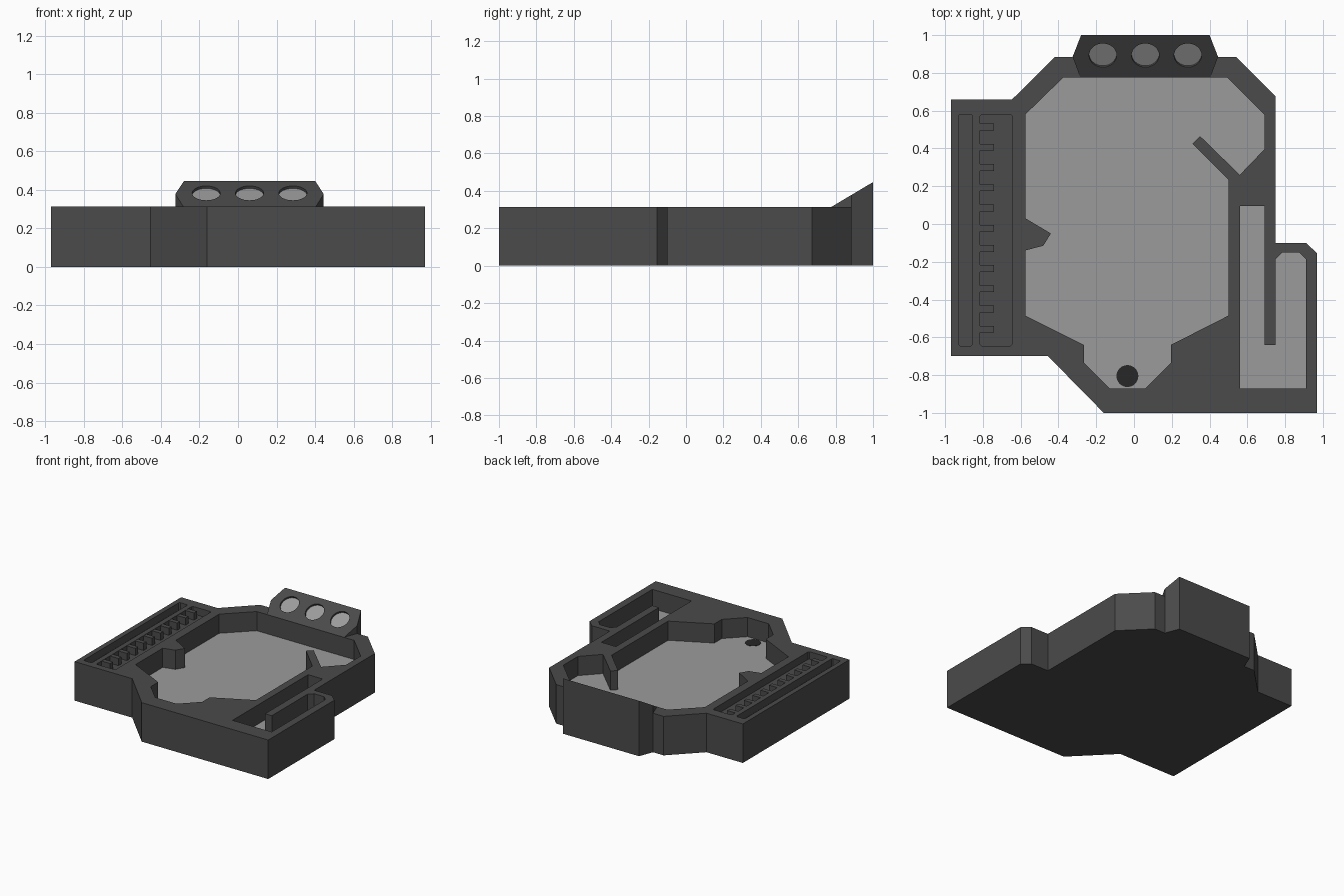
import bpy, bmesh, math
from mathutils import Matrix

if "Cube" in bpy.data.objects:
    bpy.data.objects.remove(bpy.data.objects["Cube"])

H, FLOOR = 0.315, 0.16


def material(name, v):
    m = bpy.data.materials.new(name)
    m.diffuse_color = (v, v, v, 1)
    m.use_nodes = True
    m.node_tree.nodes["Principled BSDF"].inputs["Base Color"].default_value = m.diffuse_color
    return m


DARK, LIGHT, BLACK = material("dark", 0.07), material("light", 0.33), material("black", 0.02)


def finish(name, bm, mat):
    bmesh.ops.recalc_face_normals(bm, faces=bm.faces)
    me = bpy.data.meshes.new(name)
    bm.to_mesh(me)
    bm.free()
    ob = bpy.data.objects.new(name, me)
    me.materials.append(mat)
    bpy.context.collection.objects.link(ob)
    return ob


def prism(name, pts, z0, z1, mat=DARK):
    """Extrude an outline; z1 may be a function of y for a sloped top."""
    top = z1 if callable(z1) else (lambda y: z1)
    bm = bmesh.new()
    lo = [bm.verts.new((x, y, z0)) for x, y in pts]
    hi = [bm.verts.new((x, y, top(y))) for x, y in pts]
    bm.faces.new(lo)
    bm.faces.new(hi)
    for i in range(len(pts)):
        j = (i + 1) % len(pts)
        bm.faces.new((lo[i], lo[j], hi[j], hi[i]))
    return finish(name, bm, mat)


def disc(name, loc, r, h, tilt=0, mat=DARK):
    bm = bmesh.new()
    bmesh.ops.create_cone(bm, cap_ends=True, segments=32, radius1=r, radius2=r, depth=h,
                          matrix=Matrix.Translation(loc) @ Matrix.Rotation(tilt, 4, 'X'))
    return finish(name, bm, mat)


def cut(ob, cutter):
    m = ob.modifiers.new("cut", 'BOOLEAN')
    m.operation, m.solver, m.object = 'DIFFERENCE', 'EXACT', cutter
    cutter.hide_render = True
    cutter.hide_set(True)


def slot(x0, x1, y0, y1, c=0.008):
    return [(x0 + c, y0), (x1 - c, y0), (x1, y0 + c), (x1, y1 - c),
            (x1 - c, y1), (x0 + c, y1), (x0, y1 - c), (x0, y0 + c)]


# Main tray body
body = prism("tray_body", [
    (-0.97, 0.66), (-0.645, 0.66), (-0.42, 0.885), (0.54, 0.885), (0.75, 0.675),
    (0.75, -0.1), (0.91, -0.1), (0.97, -0.155), (0.97, -1), (-0.16, -1),
    (-0.455, -0.7), (-0.97, -0.7)], 0, H)

# Main pocket and side lane, each with a light floor inlay
arena = [(-0.575, 0.58), (-0.375, 0.775), (0.495, 0.775), (0.69, 0.58), (0.69, 0.395),
         (0.56, 0.26), (0.35, 0.465), (0.31, 0.425), (0.5, 0.235), (0.5, -0.485),
         (0.195, -0.64), (0.195, -0.735), (0.06, -0.87), (-0.13, -0.87), (-0.265, -0.735),
         (-0.265, -0.64), (-0.575, -0.485), (-0.575, -0.14), (-0.48, -0.115),
         (-0.44, -0.05), (-0.575, 0.03)]
lane = [(0.56, 0.095), (0.69, 0.095), (0.69, -0.64), (0.75, -0.64), (0.75, -0.185),
        (0.785, -0.15), (0.875, -0.15), (0.91, -0.185), (0.91, -0.87), (0.56, -0.87)]
for name, pts in (("arena", arena), ("lane", lane)):
    cut(body, prism(name + "_cutter", pts, FLOOR - 0.005, H + 0.2))
    prism(name + "_floor", pts, FLOOR - 0.005, FLOOR, LIGHT)

# Drain disc on the arena floor
disc("drain_disc", (-0.035, -0.805, FLOOR), 0.058, 0.006, mat=BLACK)

# Score rack: two shallow slots and a row of teeth
for i, (x0, x1) in enumerate(((-0.93, -0.855), (-0.815, -0.645))):
    cut(body, prism(f"rack_slot_cutter_{i}", slot(x0, x1, -0.645, 0.58), H - 0.06, H + 0.1))
for i in range(11):
    y = 0.513 - i * 0.107
    prism(f"rack_tooth_{i}", [(-0.818, y - 0.018), (-0.74, y - 0.018),
                              (-0.74, y + 0.018), (-0.818, y + 0.018)], H - 0.065, H - 0.002)

# Sloped display block at the back with three recessed windows
SLOPE = (0.447 - H) / 0.222
tilt = math.atan(SLOPE)
block = prism("display_block", [(-0.28, 1), (0.4, 1), (0.445, 0.885), (0.405, 0.778),
                                (-0.285, 0.778), (-0.325, 0.885)], 0,
              lambda y: H + (y - 0.778) * SLOPE)
for i in range(3):
    x, y = -0.165 + i * 0.225, 0.893
    z = H + (y - 0.778) * SLOPE

    def at(d):
        return (x, y - d * math.sin(tilt), z + d * math.cos(tilt))

    cut(block, disc(f"window_cutter_{i}", at(0.03), 0.073, 0.1, tilt))
    disc(f"window_{i}", at(-0.0175), 0.073, 0.005, tilt, LIGHT)
